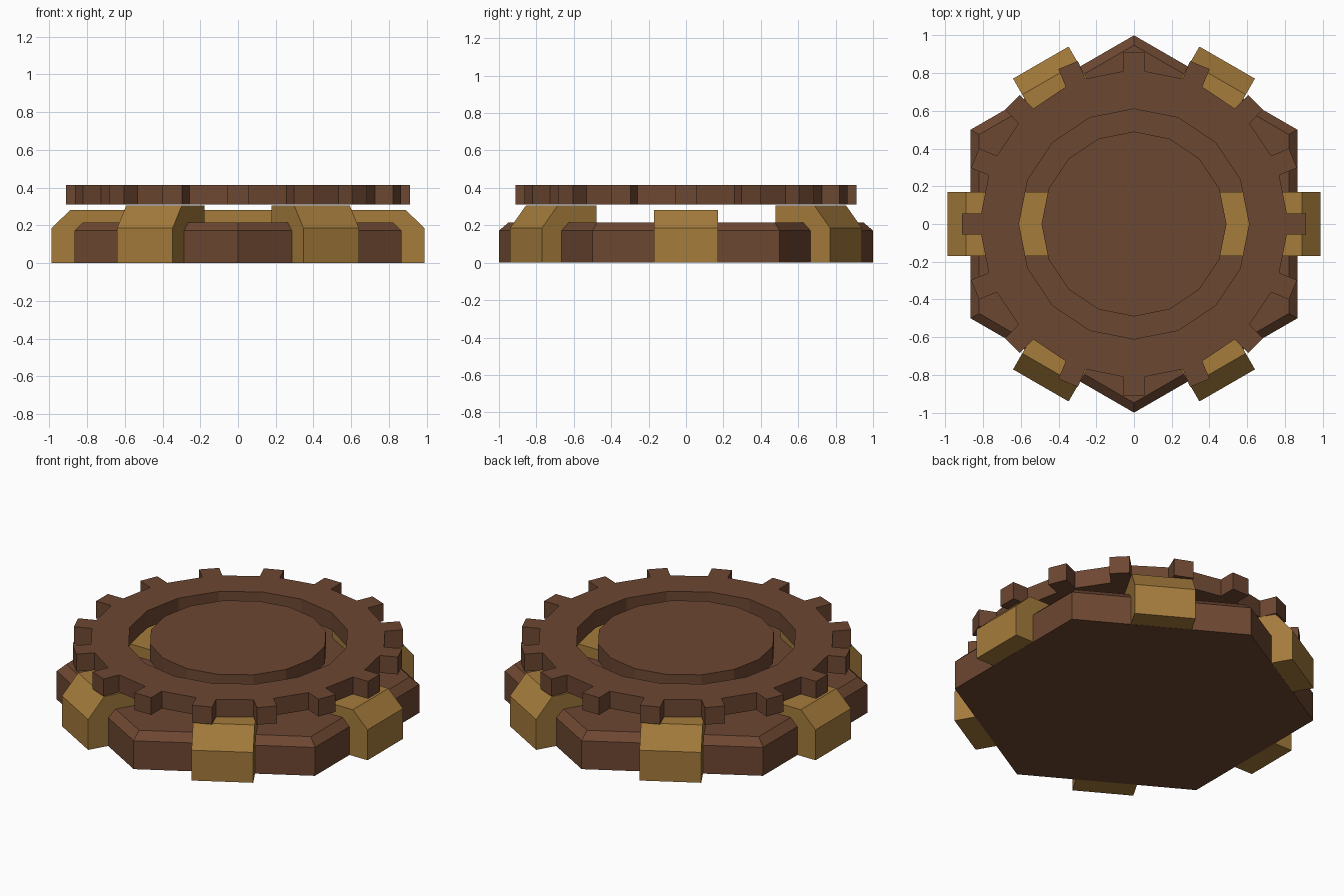
import bpy, bmesh, math
from mathutils import Matrix, Vector

if "Cube" in bpy.data.objects:
    bpy.data.objects.remove(bpy.data.objects["Cube"])


def material(name, rgb):
    m = bpy.data.materials.new(name)
    m.diffuse_color = (*rgb, 1)
    m.use_nodes = True
    m.node_tree.nodes["Principled BSDF"].inputs["Base Color"].default_value = m.diffuse_color
    return m


BROWN = material("rust_brown", (0.152, 0.063, 0.031))
GOLD = material("dull_gold", (0.375, 0.20, 0.045))


def finish(name, bm, mat):
    bmesh.ops.remove_doubles(bm, verts=bm.verts, dist=1e-5)
    bmesh.ops.recalc_face_normals(bm, faces=bm.faces)
    me = bpy.data.meshes.new(name)
    bm.to_mesh(me)
    bm.free()
    me.materials.append(mat)
    bpy.context.collection.objects.link(bpy.data.objects.new(name, me))


def extrude(name, polys, offset, mat, turn=0.0):
    """Thicken a sheet of flat polygons along offset, then turn it about z."""
    bm = bmesh.new()
    for p in polys:
        bm.faces.new([bm.verts.new(v) for v in p])
    bmesh.ops.remove_doubles(bm, verts=bm.verts, dist=1e-5)
    out = bmesh.ops.extrude_face_region(bm, geom=bm.faces[:], use_keep_orig=True)
    moved = [g for g in out["geom"] if isinstance(g, bmesh.types.BMVert)]
    bmesh.ops.translate(bm, verts=moved, vec=Vector(offset))
    bm.transform(Matrix.Rotation(turn, 4, "Z"))
    finish(name, bm, mat)


def ngon(n, r, z, start=0.0):
    return [(r * math.cos(start + math.tau * i / n),
             r * math.sin(start + math.tau * i / n), z) for i in range(n)]


# Hexagonal base with a chamfered top rim
bm = bmesh.new()
rings = [[bm.verts.new(p) for p in ngon(6, r, z, math.pi / 2)]
         for r, z in ((1.0, 0), (1.0, 0.172), (0.948, 0.216))]
for a, b in zip(rings, rings[1:]):
    for i in range(6):
        j = (i + 1) % 6
        bm.faces.new((a[i], a[j], b[j], b[i]))
bm.faces.new(rings[0])
bm.faces.new(rings[-1])
finish("hex_base", bm, BROWN)

# Long cross beam, sloped at both ends
HALF, Z0 = 0.17, 0.001
beam = [(-0.988, Z0), (0.988, Z0), (0.988, 0.185), (0.89, 0.281),
        (-0.89, 0.281), (-0.988, 0.185)]
extrude("cross_beam", [[(x, -HALF, z) for x, z in beam]], (0, 2 * HALF, 0), GOLD)

# Four short clamp blocks on the other hexagon sides
clamp = [(0.65, Z0), (0.988, Z0), (0.988, 0.185), (0.89, 0.306), (0.65, 0.306)]
for k, deg in enumerate((60, 120, 240, 300)):
    extrude(f"clamp_block_{k + 1}", [[(x, -HALF, z) for x, z in clamp]],
            (0, 2 * HALF, 0), GOLD, math.radians(deg))

# Toothed ring with a 16-sided hole
TEETH, LOW, THICK, W = 16, 0.31, 0.105, 0.056
hole = ngon(TEETH, 0.61, LOW)


def at(i, r, side):
    return Matrix.Rotation(math.tau * i / TEETH, 3, "Z") @ Vector((r, side, LOW))


polys = []
for i in range(TEETH):
    j = (i + 1) % TEETH
    root_a, root_b = at(i, 0.81, -W), at(i, 0.81, W)
    polys.append([hole[i], root_a, root_b])
    polys.append([root_a, at(i, 0.912, -W), at(i, 0.912, W), root_b])
    polys.append([hole[i], root_b, at(j, 0.81, -W), hole[j]])
extrude("gear_ring", polys, (0, 0, THICK), BROWN)

# Centre disc inside the ring
extrude("centre_disc", [ngon(TEETH, 0.49, LOW)], (0, 0, THICK), BROWN)
